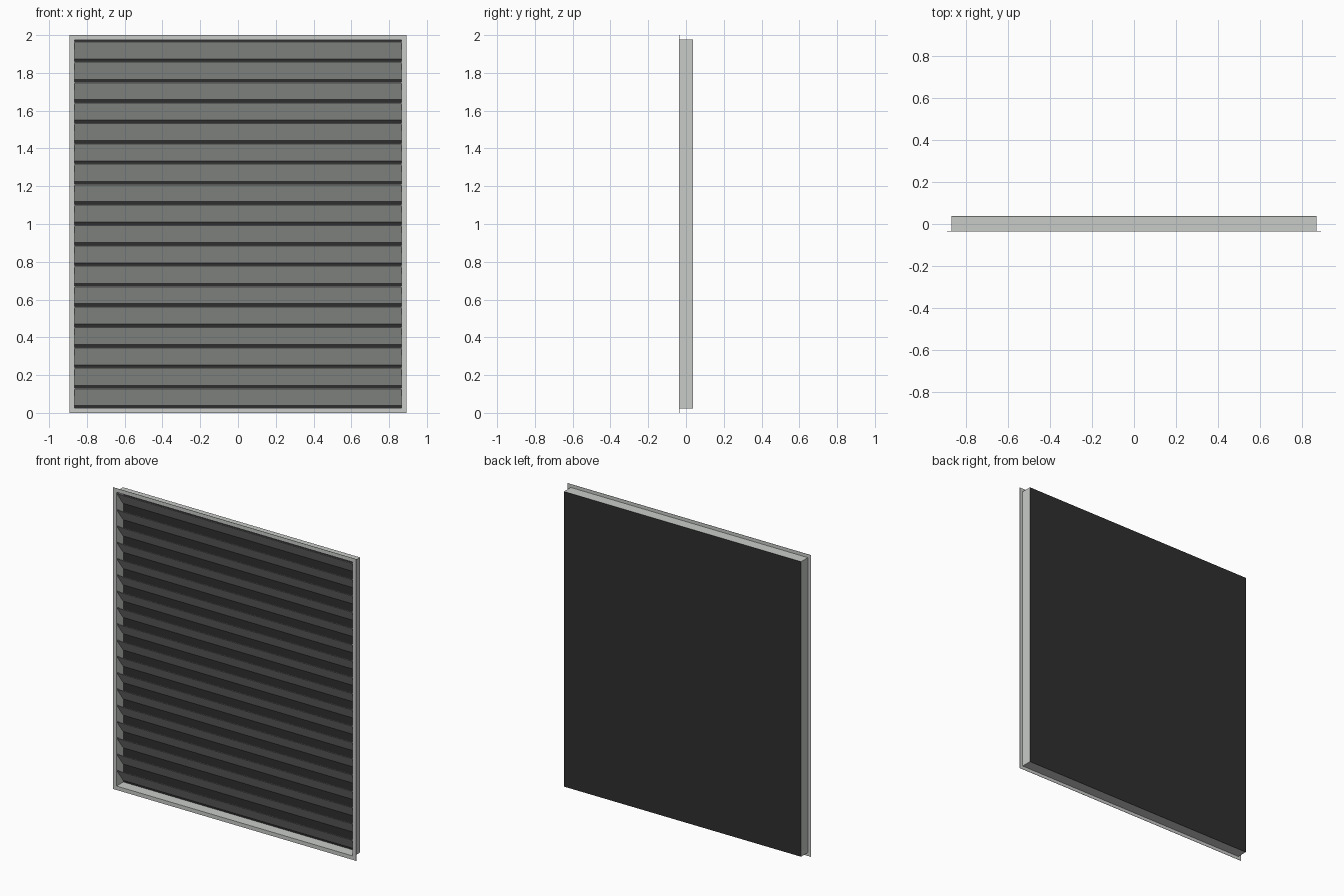
import bpy

cube = bpy.data.objects.get("Cube")
if cube:
    bpy.data.objects.remove(cube, do_unlink=True)


def material(name, color):
    m = bpy.data.materials.new(name)
    m.use_nodes = True
    m.diffuse_color = color
    m.node_tree.nodes["Principled BSDF"].inputs["Base Color"].default_value = color
    return m


metal = material("light grey metal", (0.58, 0.6, 0.58, 1))
mesh_dark = material("dark screen", (0.028, 0.028, 0.028, 1))


def extrude_x(name, profile, x0, x1, mat):
    """Closed (y, z) profile swept along x."""
    n = len(profile)
    verts = [(x, y, z) for x in (x0, x1) for y, z in profile]
    faces = [tuple(reversed(range(n))), tuple(range(n, 2 * n))]
    faces += [(i, (i + 1) % n, n + (i + 1) % n, n + i) for i in range(n)]
    me = bpy.data.meshes.new(name)
    me.from_pydata(verts, [], faces)
    me.materials.append(mat)
    ob = bpy.data.objects.new(name, me)
    bpy.context.collection.objects.link(ob)
    return ob


def box(name, x0, x1, y0, y1, z0, z1, mat):
    return extrude_x(name, [(y0, z0), (y1, z0), (y1, z1), (y0, z1)], x0, x1, mat)


W, H = 0.892, 2.0          # outer flange half width and height
RIM, T = 0.022, 0.004      # flange overhang, sheet thickness
FRONT, BACK = -0.036, 0.036
BX, Z0, Z1 = W - RIM, RIM, H - RIM

# Casing walls and front flange strips
for side, s in (("right", -1), ("left", 1)):
    a, b = sorted((s * (BX - T), s * BX))
    box(side + "_wall", a, b, FRONT, BACK, Z0, Z1, metal)
    a, b = sorted((s * BX, s * W))
    box(side + "_flange", a, b, FRONT, FRONT + 0.002, 0, H, metal)
for side, z, f in (("bottom", Z0, 0), ("top", Z1 - T, Z1)):
    box(side + "_wall", T - BX, BX - T, FRONT, BACK, z, z + T, metal)
    box(side + "_flange", -BX, BX, FRONT, FRONT + 0.002, f, f + RIM, metal)

# Dark screen closing the back
box("back_screen", -BX, BX, BACK - 0.001, BACK + 0.001, Z0, Z1, mesh_dark)

# Sloping slats: high at the front, low at the back
COUNT, PITCH = 18, 0.108
for i in range(COUNT):
    z = 0.038 + i * PITCH
    low, high = z, z + 0.093
    profile = [(BACK - 0.003, low), (BACK - 0.003, low + T),
               (FRONT + 0.003, high), (FRONT + 0.003, high - T)]
    extrude_x(f"slat_{i + 1}", profile[::-1], T - BX, BX - T, metal)
